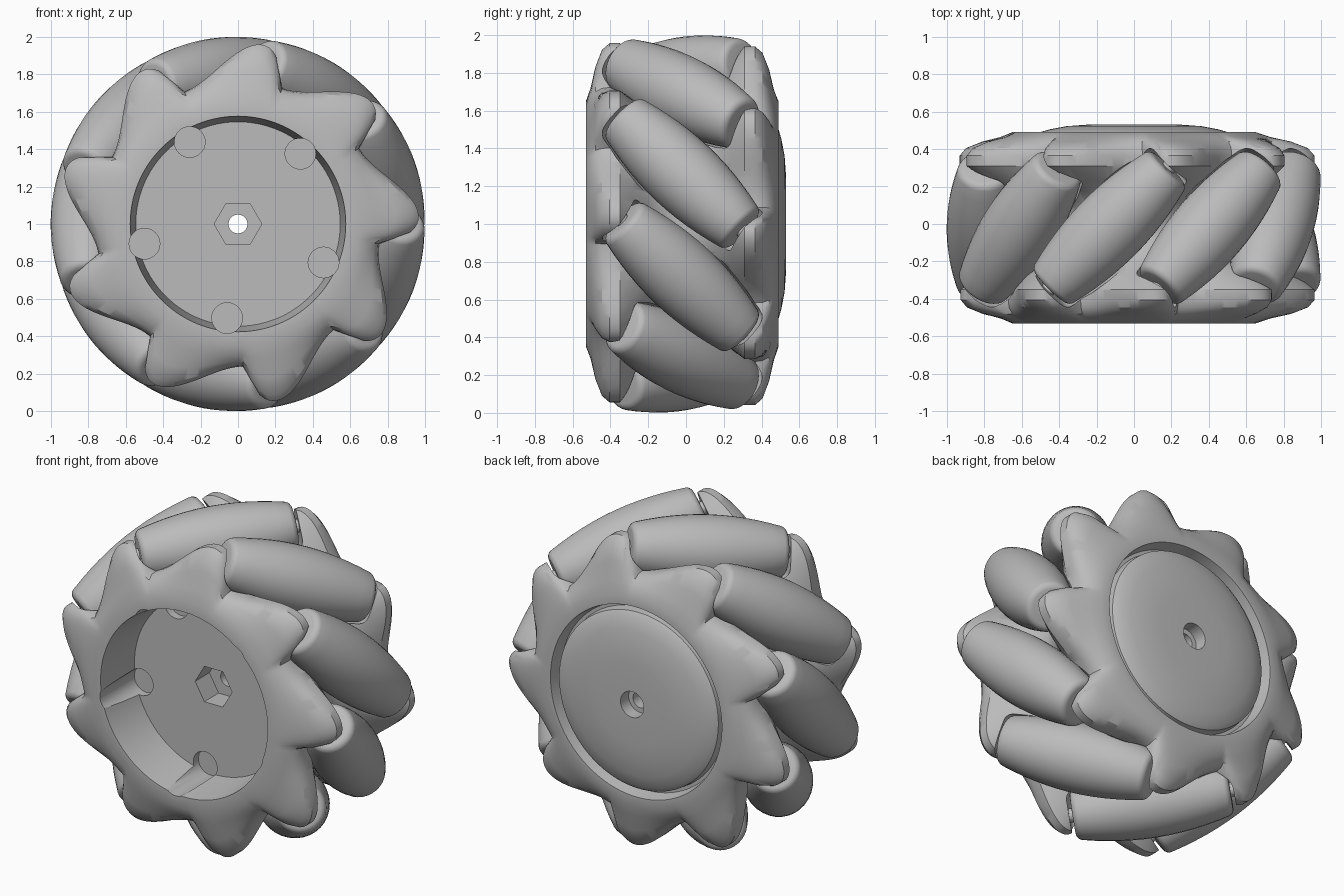
import bpy, bmesh, math
from mathutils import Matrix, Vector

cube = bpy.data.objects.get("Cube")
if cube:
    bpy.data.objects.remove(cube)

COUNT = 9                      # rollers around the wheel
STEP = math.tau / COUNT
PHASE = math.radians(99.5)     # angle of the first roller
MID = -0.02                    # middle plane of the wheel along y
AXIS_R = 0.8                   # distance of roller axes from the wheel axis
HALF = 0.45                    # half length of a roller

grey = bpy.data.materials.new("light_grey")
grey.use_nodes = True
grey.diffuse_color = (0.5, 0.5, 0.5, 1)
grey.node_tree.nodes["Principled BSDF"].inputs["Base Color"].default_value = (0.5, 0.5, 0.5, 1)


def loft(bm, rings, loop=False, matrix=Matrix()):
    """Skin a list of rings of points; cap the ends unless it loops."""
    rows = [[bm.verts.new(matrix @ Vector(p)) for p in ring] for ring in rings]
    n = len(rows[0])
    pairs = list(zip(rows, rows[1:]))
    if loop:
        pairs.append((rows[-1], rows[0]))
    else:
        bm.faces.new(rows[0])
        bm.faces.new(rows[-1])
    for a, b in pairs:
        for i in range(n):
            j = (i + 1) % n
            bm.faces.new((a[i], a[j], b[j], b[i]))


def circle(r, z, n):
    return [(r * math.cos(math.tau * i / n), r * math.sin(math.tau * i / n), z) for i in range(n)]


def make_object(name, bm):
    bmesh.ops.recalc_face_normals(bm, faces=bm.faces[:])
    mesh = bpy.data.meshes.new(name)
    bm.to_mesh(mesh)
    bm.free()
    mesh.materials.append(grey)
    obj = bpy.data.objects.new(name, mesh)
    bpy.context.collection.objects.link(obj)
    return obj


def smooth(obj, angle):
    bpy.ops.object.select_all(action='DESELECT')
    obj.select_set(True)
    bpy.context.view_layer.objects.active = obj
    bpy.ops.object.shade_smooth_by_angle(angle=math.radians(angle))


def roller_matrix(k):
    """Local z runs along the slanted roller axis, local x points outwards."""
    a = PHASE + k * STEP
    out = Vector((math.cos(a), 0, math.sin(a)))
    tangent = Vector((-math.sin(a), 0, math.cos(a)))
    axis = (tangent - Vector((0, 1, 0))).normalized()
    m = Matrix((out, axis.cross(out), axis)).transposed().to_4x4()
    m.translation = out * AXIS_R + Vector((0, MID, 1))
    return m


def roller_rings(gap):
    """Barrel whose outer side follows the rim circle, with rounded ends."""
    def radius(t):
        return 1 - math.sqrt(AXIS_R ** 2 + t * t / 2) + gap
    end = HALF + gap * 2
    bevel = 0.03
    rings = []
    for sign in (-1, 1):
        corner = []
        for i in range(5):
            c = i * math.pi / 8
            t = end - bevel + bevel * math.sin(c)
            corner.append(circle(radius(t) - bevel + bevel * math.cos(c), sign * t, 32))
        if sign < 0:
            rings += corner[::-1]
            rings += [circle(radius(i * 0.07), i * 0.07, 32) for i in range(-5, 6)]
        else:
            rings += corner
    return rings


def lobe(angle, side):
    """Sawtooth with a rounded tip, mirrored between the two side plates."""
    u = -side * (angle - PHASE) - math.radians(13)
    p = (u % STEP) / STEP
    return math.sin(math.pi * math.sqrt(p)) ** 2


# Hub: recessed front, lobed flanges, domed back
SEG = 270
flange = [(0.51, 0.65, 0), (0.485, 0.70, 0.12), (0.46, 0.735, 0.5), (0.425, 0.755, 0.85),
          (0.385, 0.76, 1), (0.33, 0.76, 1), (0.26, 0.72, 0.75), (0.19, 0.67, 0.35), (0.1, 0.63, 0.08)]
front = [(-0.24, 0.05), (-0.24, 0.545), (-0.53, 0.575)]
back = [(0.49, 0.59), (0.41, 0.575), (0.41, 0.555), (0.465, 0.548), (0.485, 0.52), (0.505, 0.45),
        (0.522, 0.36), (0.53, 0.25), (0.53, 0.08), (0.45, 0.08), (0.45, 0.05)]
profile = [(y, r, 0, -1) for y, r in front]
profile += [(MID - y, r, w, -1) for y, r, w in flange]
profile += [(MID, 0.62, 0, 1)]
profile += [(MID + y, r, w, 1) for y, r, w in reversed(flange)]
profile += [(y, r, 0, 1) for y, r in back]

rings = []
for y, base, weight, side in profile:
    ring = []
    for i in range(SEG):
        a = math.tau * i / SEG
        r = base + 0.205 * weight * lobe(a, side)
        ring.append((r * math.cos(a), y, 1 + r * math.sin(a)))
    rings.append(ring)
bm = bmesh.new()
loft(bm, rings, loop=True)
hub = make_object("hub", bm)

# Cutter: roller clearances, screw holes in the recess, hexagonal pocket
bm = bmesh.new()
for k in range(COUNT):
    loft(bm, roller_rings(0.01), matrix=roller_matrix(k))
turn = Matrix.Rotation(math.pi / 2, 4, 'X')       # local z becomes -y
for k in range(5):
    a = math.radians(120 + 72 * k)
    place = Matrix.Translation((0.505 * math.cos(a) - 0.005, 0, 1 + 0.505 * math.sin(a)))
    loft(bm, [circle(0.082, 0.19, 32), circle(0.082, 0.6, 32)], matrix=place @ turn)
loft(bm, [circle(0.127, 0.1, 6), circle(0.127, 0.3, 6)], matrix=Matrix.Translation((0, 0, 1)) @ turn)
cutter = make_object("hub_cutter", bm)
cutter.hide_render = True

cut = hub.modifiers.new("cut", 'BOOLEAN')
cut.operation = 'DIFFERENCE'
cut.solver = 'EXACT'
cut.object = cutter
bpy.ops.object.select_all(action='DESELECT')
hub.select_set(True)
bpy.context.view_layer.objects.active = hub
bpy.ops.object.modifier_apply(modifier=cut.name)
bpy.data.objects.remove(cutter)
smooth(hub, 32)

# Rollers and the pins that carry them
for k in range(COUNT):
    bm = bmesh.new()
    loft(bm, roller_rings(0), matrix=roller_matrix(k))
    smooth(make_object(f"roller_{k + 1}", bm), 40)
    bm = bmesh.new()
    loft(bm, [circle(0.04, -HALF - 0.04, 16), circle(0.04, HALF + 0.04, 16)], matrix=roller_matrix(k))
    smooth(make_object(f"roller_pin_{k + 1}", bm), 40)
